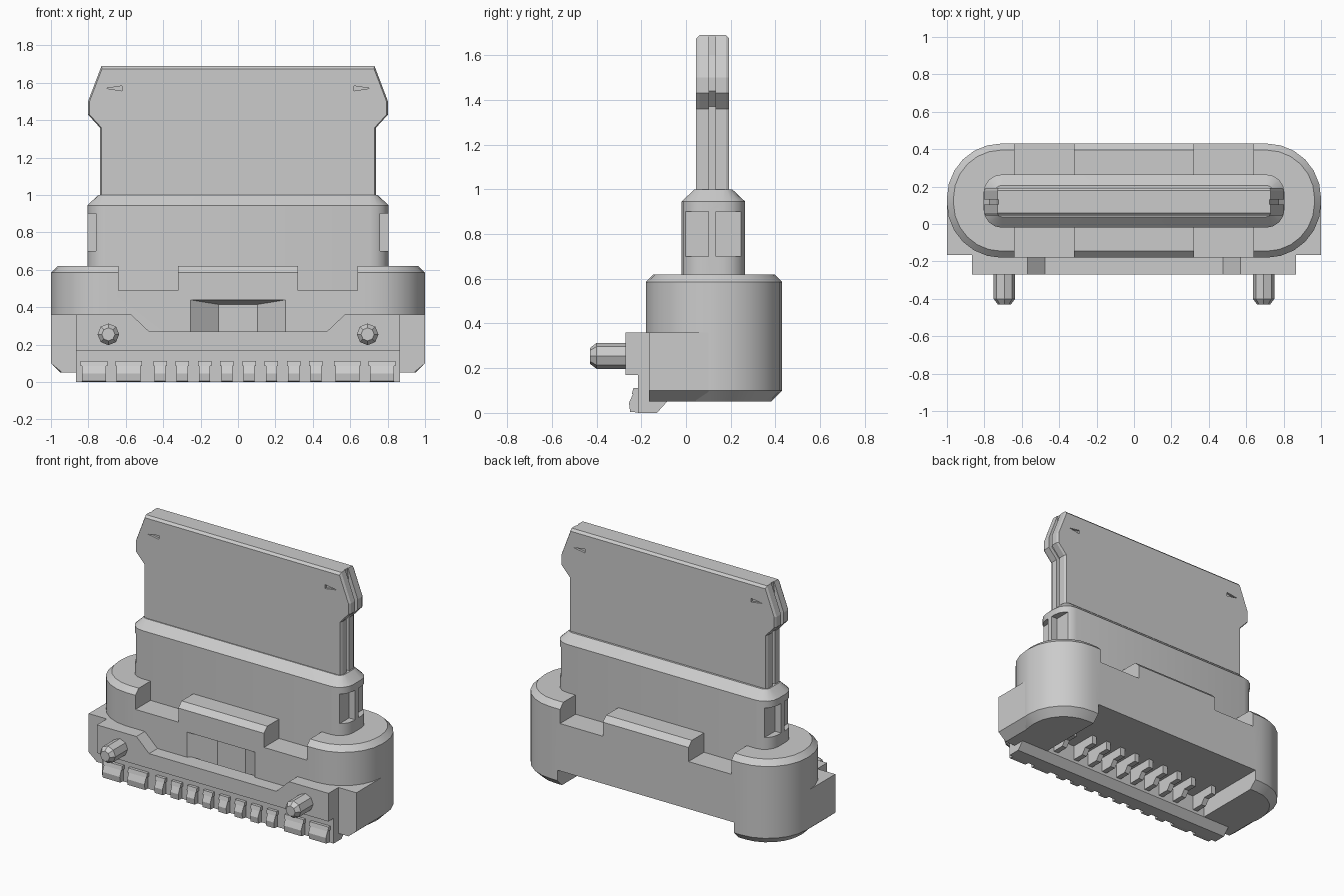
import bpy
import bmesh
from math import cos, sin, pi, radians

cube = bpy.data.objects.get("Cube")
if cube:
    bpy.data.objects.remove(cube, do_unlink=True)

GREY = (0.6, 0.6, 0.6, 1)
grey = bpy.data.materials.new("plain grey")
grey.use_nodes = True
grey.diffuse_color = GREY
grey.node_tree.nodes["Principled BSDF"].inputs["Base Color"].default_value = GREY


def loft(name, rings):
    """Solid through a list of matching point rings, capped at both ends."""
    bm = bmesh.new()
    loops = [[bm.verts.new(p) for p in ring] for ring in rings]
    n = len(loops[0])
    for a, b in zip(loops, loops[1:]):
        for i in range(n):
            j = (i + 1) % n
            bm.faces.new((a[i], a[j], b[j], b[i]))
    bm.faces.new(loops[0][::-1])
    bm.faces.new(loops[-1])
    bmesh.ops.recalc_face_normals(bm, faces=bm.faces)
    mesh = bpy.data.meshes.new(name)
    bm.to_mesh(mesh)
    bm.free()
    mesh.materials.append(grey)
    obj = bpy.data.objects.new(name, mesh)
    bpy.context.collection.objects.link(obj)
    return obj


def prism(name, profile, start, end, axis):
    """Extrude a profile along x (y,z points), y (x,z points) or z (x,y points)."""
    place = {"x": lambda a, b, t: (t, a, b),
             "y": lambda a, b, t: (a, t, b),
             "z": lambda a, b, t: (a, b, t)}[axis]
    return loft(name, [[place(a, b, t) for a, b in profile] for t in (start, end)])


def box(name, x, y, z):
    return prism(name, [(x[0], y[0]), (x[1], y[0]), (x[1], y[1]), (x[0], y[1])], *z, "z")


def rounded(half_x, y0, y1, radius, inset, z, steps=6):
    """Rounded rectangle ring, shrunk by inset."""
    r = radius - inset
    pts = []
    for q, (sx, cy) in enumerate([(1, y1 - radius), (-1, y1 - radius),
                                  (-1, y0 + radius), (1, y0 + radius)]):
        for i in range(steps + 1):
            a = (q + i / steps) * pi / 2
            pts.append((sx * (half_x - radius) + r * cos(a), cy + r * sin(a), z))
    return pts


def cut(obj, cutters):
    for c in cutters:
        mod = obj.modifiers.new("cut", "BOOLEAN")
        mod.operation = "DIFFERENCE"
        mod.solver = "EXACT"
        mod.object = c
    deps = bpy.context.evaluated_depsgraph_get()
    mesh = bpy.data.meshes.new_from_object(obj.evaluated_get(deps))
    obj.modifiers.clear()
    obj.data = mesh
    for c in cutters:
        bpy.data.objects.remove(c, do_unlink=True)


def smooth(obj):
    bpy.ops.object.select_all(action="DESELECT")
    obj.select_set(True)
    bpy.context.view_layer.objects.active = obj
    bpy.ops.object.shade_smooth_by_angle(angle=radians(25))


def mirrored(profile):
    """Complete a right-hand profile, listed bottom to top, with its left half."""
    return profile + [(-x, z) for x, z in reversed(profile)]


# Main housing with rounded ends and chamfered rims
housing = loft("housing", [rounded(1, -0.18, 0.43, 0.29, i, z) for i, z in
                           [(0.05, 0.05), (0, 0.1), (0, 0.585), (0.035, 0.62)]])
cutters = [box("rim_notch", sorted((s * 0.32, s * 0.64)), (-0.5, 0.7), (0.49, 0.8))
           for s in (-1, 1)]
cutters.append(box("underside_cavity", (-0.66, 0.66), (-0.13, 0.6), (-0.1, 0.17)))
# Front latch pocket, narrowing inward with a sloped ceiling
cutters.append(loft("latch_pocket", [
    [(-0.256, -0.181, 0.2), (0.256, -0.181, 0.2), (0.256, -0.181, 0.44), (-0.256, -0.181, 0.44)],
    [(-0.105, -0.07, 0.2), (0.105, -0.07, 0.2), (0.105, -0.07, 0.415), (-0.105, -0.07, 0.415)]]))
cut(housing, cutters)
smooth(housing)

# Square blocks at the lower front corners
for side, s in (("left", 1), ("right", -1)):
    prism(side + "_corner_block",
          [(s * 0.68, 0.05), (s * 0.94, 0.05), (s, 0.1), (s, 0.36), (s * 0.68, 0.36)],
          -0.165, 0.1, "y")

# Collar around the blade, with two windows at each end
collar = loft("collar", [rounded(0.805, -0.02, 0.265, 0.1, i, z, 4) for i, z in
                         [(0, 0.4), (0, 0.945), (0.058, 1.0)]])
cut(collar, [box("window", sorted((s * 0.76, s * 0.9)), y, (0.7, 0.9))
             for s in (-1, 1) for y in [(-0.005, 0.1), (0.135, 0.25)]])
smooth(collar)

# Blade: two flared outer plates and a recessed core
plate_side = [(0.738, 0.95), (0.738, 1.36), (0.802, 1.43), (0.802, 1.5), (0.735, 1.675)]
for name, outer, inner in (("front_blade_plate", 0.045, 0.103),
                           ("back_blade_plate", 0.193, 0.132)):
    lean = 0.015 if inner > outer else -0.015
    face = mirrored([(x - 0.008, z) for x, z in plate_side])
    full = mirrored(plate_side[:-1] + [(0.73, 1.69)])
    plate = loft(name, [[(x, outer, z) for x, z in face],
                        [(x, outer + lean, z) for x, z in full],
                        [(x, inner, z) for x, z in full]])
    # Small wedge marks near the upper corners
    marks = [prism("wedge_mark", [(s * 0.62, 1.557), (s * 0.705, 1.57), (s * 0.62, 1.583)],
                   outer - lean, outer + lean, "y") for s in (-1, 1)]
    cut(plate, marks)
core = [(0.71, 0.95), (0.71, 1.37), (0.775, 1.44), (0.775, 1.5), (0.735, 1.6), (0.725, 1.69)]
prism("blade_core", mirrored(core), 0.1, 0.135, "y")

# Front retainer with a dipped middle, and its lower bar
retainer = [(-0.865, 0.17), (0.865, 0.17), (0.865, 0.36), (0.57, 0.36), (0.475, 0.27),
            (-0.475, 0.27), (-0.57, 0.36), (-0.865, 0.36)]
prism("retainer", retainer, -0.27, -0.16, "y")
prism("lower_bar", [(-0.215, 0), (-0.13, 0), (-0.085, 0.05), (-0.085, 0.19), (-0.215, 0.19)],
      -0.865, 0.865, "x")

# Locating pegs with tapered tips
for side, s in (("left", 1), ("right", -1)):
    peg = [[(s * 0.693 + r * cos(i * pi / 4), y, 0.255 + r * sin(i * pi / 4))
            for i in range(8)]
           for y, r in [(-0.2, 0.058), (-0.4, 0.058), (-0.43, 0.035)]]
    loft(side + "_peg", peg)

# Contacts: wide pairs at each end and a narrow row between
contacts = [(s * x, 0.065) for s in (-1, 1) for x in (0.77, 0.585)]
contacts += [((i - 3.5) * 0.119, 0.03) for i in range(8)]
for n, (x, w) in enumerate(sorted(contacts), 1):
    prism(f"contact_foot_{n}", [(-0.2, 0), (-0.25, 0.005), (-0.255, 0.045),
                                (-0.235, 0.09), (-0.2, 0.09)], x - w, x + w, "x")
    prism(f"contact_cap_{n}", [(-0.2, 0.085), (-0.242, 0.085), (-0.235, 0.112),
                               (-0.2, 0.112)], x - w - 0.006, x + w + 0.006, "x")
    # Stepped tails inside the underside cavity
    if abs(x) < 0.65:
        prism(f"contact_tail_{n}", [(-0.1, 0.07), (0.0, 0.07), (0.03, 0.11), (0.1, 0.11),
                                    (0.1, 0.18), (-0.1, 0.18)], x - 0.018, x + 0.018, "x")
